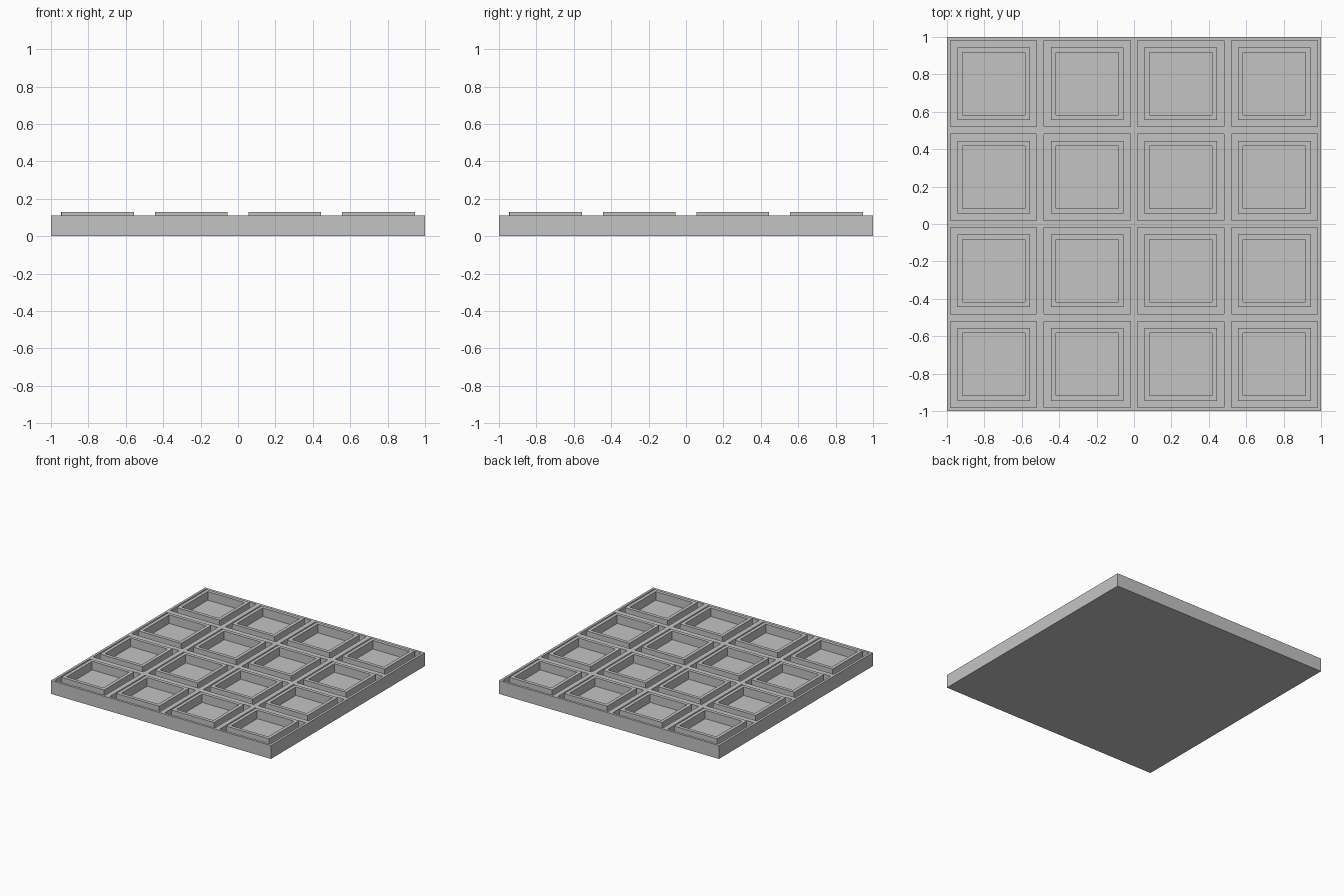
import bpy
import bmesh

old = bpy.data.objects.get("Cube")
if old:
    bpy.data.objects.remove(old, do_unlink=True)

grey = bpy.data.materials.new("stone grey")
grey.use_nodes = True
colour = (0.55, 0.55, 0.55, 1)
grey.diffuse_color = colour
grey.node_tree.nodes["Principled BSDF"].inputs["Base Color"].default_value = colour

BASE_TOP, RIM_TOP, FLOOR = 0.11, 0.13, 0.06
CELL = 0.5
GROOVE, RIM, POCKET = 0.23, 0.195, 0.167   # half widths of the nested squares

bm = bmesh.new()

# Slab top as a four by four grid, extruded into a closed slab
bmesh.ops.create_grid(bm, x_segments=4, y_segments=4, size=1)
cells = list(bm.faces)
border = [e for e in bm.edges if e.is_boundary]
for v in bm.verts:
    v.co.z = BASE_TOP
skirt = bmesh.ops.extrude_edge_only(bm, edges=border)["geom"]
for v in skirt:
    if isinstance(v, bmesh.types.BMVert):
        v.co.z = 0
bottom = [e for e in skirt if isinstance(e, bmesh.types.BMEdge)
          and all(v.co.z == 0 for v in e.verts)]
bmesh.ops.contextual_create(bm, geom=bottom)


def inset(width):
    bmesh.ops.inset_individual(bm, faces=cells, thickness=width, use_even_offset=True)


def step_to(z):
    """Give every cell a vertical wall up or down to height z."""
    for f in cells:
        ring = bmesh.ops.extrude_discrete_faces(bm, faces=[f])["faces"][0]
        for v in ring.verts:
            v.co.z = z
        cells[cells.index(f)] = ring


# Sunken groove, raised rim and inner pocket in every cell
inset(CELL / 2 - GROOVE)
step_to(FLOOR)
inset(GROOVE - RIM)
step_to(RIM_TOP)
inset(RIM - POCKET)
step_to(FLOOR)

bmesh.ops.recalc_face_normals(bm, faces=bm.faces)
mesh = bpy.data.meshes.new("coffered_panel")
bm.to_mesh(mesh)
bm.free()
mesh.materials.append(grey)
panel = bpy.data.objects.new("coffered_panel", mesh)
bpy.context.collection.objects.link(panel)
